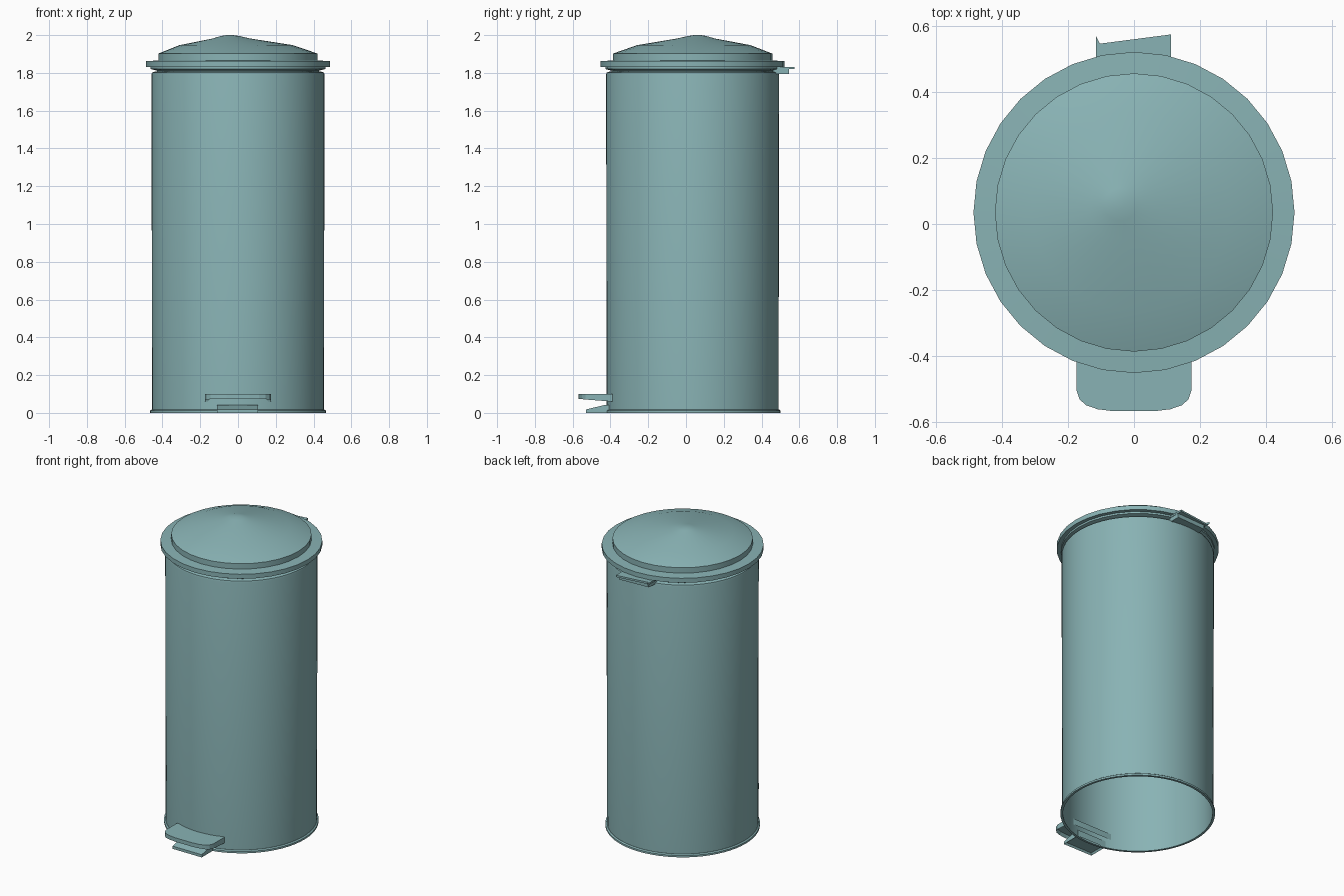
import bpy, bmesh, math

cube = bpy.data.objects.get("Cube")
if cube:
    bpy.data.objects.remove(cube, do_unlink=True)

CY = 0.035  # the drum sits slightly behind the origin

paint = bpy.data.materials.new("grey_teal_paint")
paint.use_nodes = True
colour = (0.25, 0.45, 0.46, 1)
paint.diffuse_color = colour
paint.node_tree.nodes["Principled BSDF"].inputs["Base Color"].default_value = colour


def finish(name, bm, smooth=None):
    bmesh.ops.recalc_face_normals(bm, faces=bm.faces)
    mesh = bpy.data.meshes.new(name)
    bm.to_mesh(mesh)
    bm.free()
    mesh.materials.append(paint)
    obj = bpy.data.objects.new(name, mesh)
    bpy.context.collection.objects.link(obj)
    if smooth:
        bpy.ops.object.select_all(action='DESELECT')
        obj.select_set(True)
        bpy.context.view_layer.objects.active = obj
        bpy.ops.object.shade_smooth_by_angle(angle=math.radians(smooth))
    return obj


def lathe(name, rings, sides, smooth, cap_start=False, cap_end=True):
    """Stack rings given as (radius, z, x shift, y shift)."""
    bm = bmesh.new()
    loops = []
    for r, z, dx, dy in rings:
        angles = [2 * math.pi * i / sides for i in range(sides)]
        loops.append([bm.verts.new((dx + r * math.cos(a), CY + dy + r * math.sin(a), z))
                      for a in angles])
    for low, high in zip(loops, loops[1:]):
        for i in range(sides):
            j = (i + 1) % sides
            bm.faces.new((low[i], low[j], high[j], high[i]))
    if cap_start:
        bm.faces.new(loops[0][::-1])
    if cap_end:
        bm.faces.new(loops[-1])
    return finish(name, bm, smooth)


def prism(name, outline, axis, start, end, hollow=0):
    """Extrude an outline along x or z; optionally hollow out its underside."""
    bm = bmesh.new()
    place = (lambda p, t: (t, p[0], p[1])) if axis == 'x' else (lambda p, t: (p[0], p[1], t))
    base = [bm.verts.new(place(p, start)) for p in outline]
    far = [bm.verts.new(place(p, end)) for p in outline]
    bm.faces.new(base)
    bm.faces.new(far)
    for i in range(len(base)):
        j = (i + 1) % len(base)
        bm.faces.new((base[i], base[j], far[j], far[i]))
    bmesh.ops.recalc_face_normals(bm, faces=bm.faces)
    if hollow:
        under = min(bm.faces, key=lambda f: f.normal.z)
        bmesh.ops.inset_individual(bm, faces=[under], thickness=0.012)
        bmesh.ops.translate(bm, verts=under.verts, vec=(0, 0, hollow))
    return finish(name, bm)


# Drum: outer wall, rounded shoulder, and inner wall of the open underside
drum = [(0.455, 0.0), (0.458, 1.79), (0.455, 1.802), (0.435, 1.808)]
inner = [(0.45, 1.79), (0.45, 0.0)]
lathe("drum", [(r, z, 0, 0) for r, z in drum], 64, 35)
lathe("drum_inner_wall", [(r, z, 0, 0) for r, z in inner[::-1]], 64, 35)

# Foot rim: thin closed band around the base
rim = [(0.45, 0.0), (0.465, 0.0), (0.465, 0.012), (0.457, 0.018), (0.45, 0.018), (0.45, 0.0)]
lathe("foot_rim", [(r, z, 0, 0) for r, z in rim], 64, 30, cap_end=False)

# Collar between the drum and the lid
collar = [(0.43, 1.80), (0.43, 1.812), (0.462, 1.82), (0.462, 1.84)]
lathe("collar", [(r, z, 0, 0) for r, z in collar], 32, 25, cap_start=True)

# Lid: wide flange, short step and a shallow dome with an off-centre peak
lid = [(0.487, 1.832, 0, 0), (0.487, 1.862, 0, 0), (0.422, 1.866, 0, 0),
       (0.422, 1.902, 0, 0), (0.30, 1.947, -0.01, 0.006),
       (0.10, 1.982, -0.035, 0.018), (0.05, 1.995, -0.042, 0.024),
       (0.018, 2.0, -0.045, 0.026)]
lathe("lid", lid, 32, 22, cap_start=True)

# Hinge: block at the back with a slanted tab on top
prism("hinge_block", [(-0.11, 0.46), (0.11, 0.46), (0.11, 0.545), (-0.10, 0.535)],
      'z', 1.793, 1.826)
prism("hinge_tab", [(-0.115, 0.46), (0.112, 0.46), (0.112, 0.575),
                    (-0.104, 0.547), (-0.115, 0.57)], 'z', 1.82, 1.832)

# Pedal: rounded front half outline, mirrored
half = [(0.174, -0.39), (0.174, -0.505), (0.165, -0.532), (0.145, -0.55),
        (0.11, -0.562), (0.06, -0.568)]
outline = half + [(-x, y) for x, y in half[::-1]]
pedal = prism("pedal", outline, 'z', 0.06, 0.10, hollow=0.02)
for v in pedal.data.vertices:
    if v.co.z < 0.09:
        v.co.z += 0.09 * max(0, -0.41 - v.co.y)

# Pedal bracket: sloping wedge, hollow underneath
prism("pedal_bracket", [(-0.40, 0.0), (-0.53, 0.0), (-0.53, 0.018), (-0.43, 0.042), (-0.40, 0.042)],
      'x', -0.11, 0.105, hollow=0.012)
